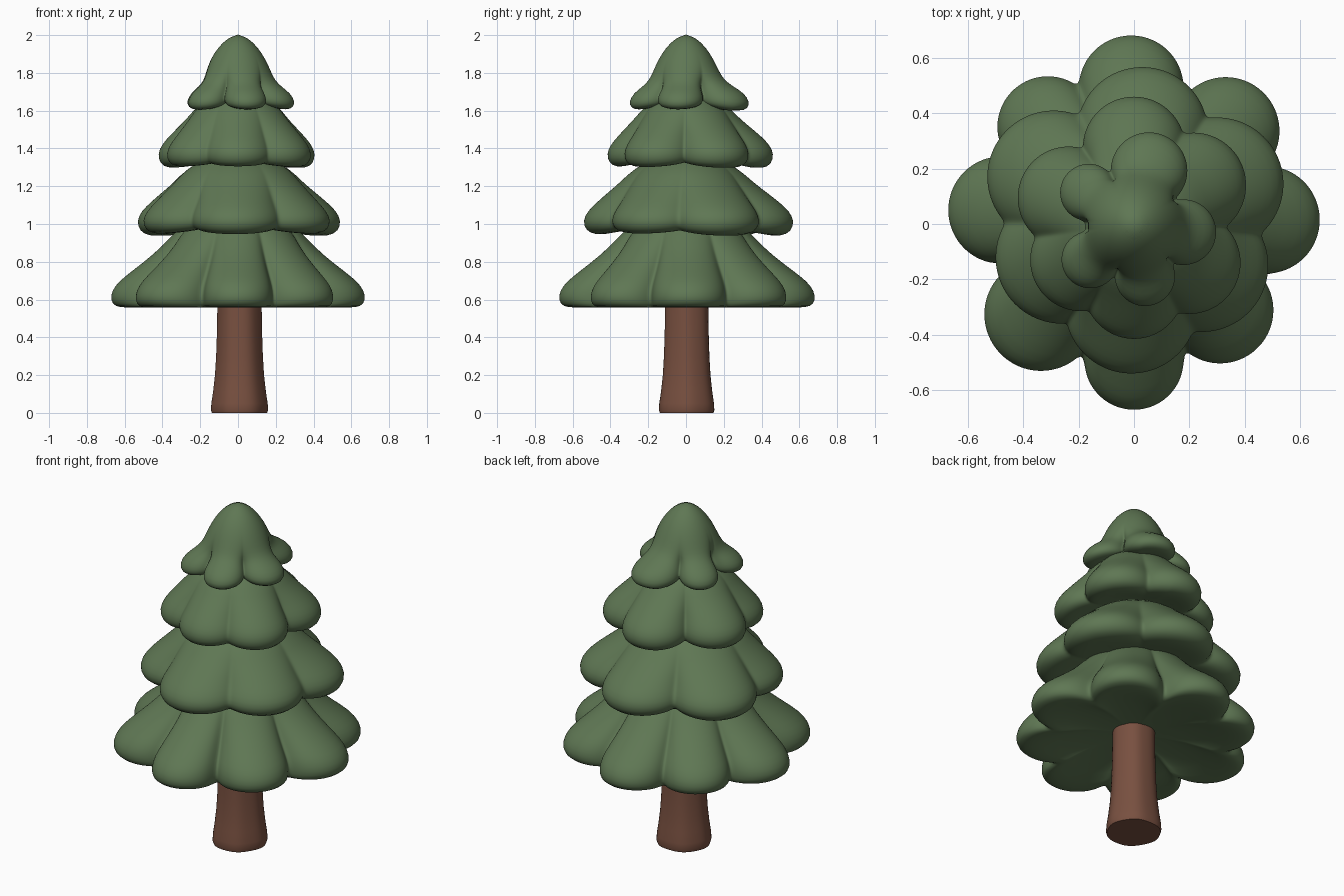
import bpy, bmesh, math

cube = bpy.data.objects.get("Cube")
if cube:
    bpy.data.objects.remove(cube, do_unlink=True)


def make_material(name, rgb):
    mat = bpy.data.materials.new(name)
    mat.use_nodes = True
    mat.diffuse_color = (*rgb, 1)
    mat.node_tree.nodes["Principled BSDF"].inputs["Base Color"].default_value = (*rgb, 1)
    return mat


green = make_material("pine green", (0.114, 0.185, 0.088))
brown = make_material("bark brown", (0.188, 0.08, 0.051))


def loft(name, rings, top, bottom, material, subdivide):
    """Skin a stack of closed rings, with a pole point at each end."""
    bm = bmesh.new()
    rows = [[bm.verts.new(p) for p in ring] for ring in rings]
    n = len(rows[0])
    poles = bm.verts.new(top), bm.verts.new(bottom)
    for i in range(n):
        j = (i + 1) % n
        for a, b in zip(rows, rows[1:]):
            bm.faces.new((a[i], b[i], b[j], a[j]))
        bm.faces.new((poles[0], rows[0][i], rows[0][j]))
        bm.faces.new((poles[1], rows[-1][j], rows[-1][i]))
    bmesh.ops.recalc_face_normals(bm, faces=bm.faces)
    mesh = bpy.data.meshes.new(name)
    bm.to_mesh(mesh)
    bm.free()
    mesh.materials.append(material)
    obj = bpy.data.objects.new(name, mesh)
    bpy.context.collection.objects.link(obj)
    bpy.ops.object.select_all(action="DESELECT")
    obj.select_set(True)
    bpy.context.view_layer.objects.active = obj
    if subdivide:
        obj.modifiers.new("smooth", "SUBSURF").levels = 1
        obj.modifiers["smooth"].render_levels = 1
        bpy.ops.object.shade_smooth()
    else:
        bpy.ops.object.shade_smooth_by_angle(angle=math.radians(40))


def outline(angle, lobes, core):
    """Distance to the edge of a union of round lobes around a core."""
    best = core
    for x, y, r in lobes:
        along = x * math.cos(angle) + y * math.sin(angle)
        across = y * math.cos(angle) - x * math.sin(angle)
        if abs(across) < r and along > 0:
            best = max(best, along + math.sqrt(r * r - across * across))
    return best


def bough_tier(name, lobes, core, reach, profile, base, scale, lift):
    """Profile points are (radius fraction, height, how lobed)."""
    segments = 180
    rings = []
    for f, h, w in profile[1:-1]:
        ring = []
        for i in range(segments):
            a = math.tau * i / segments
            edge = outline(a, lobes, core)
            r = f * ((1 - w) * reach + w * edge)
            # The rim curls up into the clefts between lobes
            curl = lift * max(0, reach - edge) * max(0, 1 - h / 0.1) * w
            ring.append((r * math.cos(a), r * math.sin(a), base + h * scale + curl))
        rings.append(ring)
    top = (0, 0, base + profile[0][1] * scale)
    bottom = (0, 0, base + profile[-1][1] * scale)
    loft(name, rings, top, bottom, green, True)


# Wide flat-bottomed skirt
skirt = [(0, .58, 0), (.25, .54, 0), (.47, .42, .2), (.6, .32, .5), (.75, .235, .8),
         (.9, .16, 1), (.975, .112, 1), (1.01, .06, 1), (.995, .015, 1), (.94, -.003, 1),
         (.8, -.003, 1), (.5, .04, .6), (0, .06, 0)]
bough_tier("bottom_boughs", [
    (-.01, .49, .19), (-.31, .35, .183), (-.475, .05, .195), (-.335, -.325, .205),
    (0, -.49, .18), (.31, -.31, .193), (.475, .015, .195), (.33, .335, .195)],
    .42, .67, skirt, .56, 1, 0)

# Two middle tiers share one drooping profile
droop = [(0, .5, 0), (.25, .43, 0), (.5, .35, .15), (.62, .285, .42), (.75, .23, .72),
         (.87, .178, .96), (.965, .13, 1), (1.012, .078, 1), (.985, .022, 1), (.89, -.005, 1),
         (.72, .005, 1), (.45, .05, .6), (0, .07, 0)]
bough_tier("lower_middle_boughs", [
    (.03, .33, .237), (-.29, .17, .24), (-.26, -.12, .24),
    (-.01, -.3, .24), (.245, -.15, .24), (.3, .145, .24)],
    .36, .57, droop, .938, 1, .25)
bough_tier("upper_middle_boughs", [
    (0, .275, .185), (-.235, .095, .185), (-.19, -.13, .185),
    (0, -.235, .18), (.2, -.14, .185), (.215, .14, .19)],
    .3, .445, droop, 1.297, .93, .25)

# Rounded crown with small plump lobes
crown = [(0, .403, 0), (.16, .385, 0), (.32, .34, 0), (.46, .27, 0), (.55, .205, .1),
         (.63, .16, .4), (.76, .127, .85), (.92, .093, 1), (1.008, .045, 1), (.975, .01, 1),
         (.86, -.003, 1), (.6, .01, 1), (0, .06, 0)]
bough_tier("crown_boughs", [
    (.055, .195, .14), (-.165, .115, .105), (-.16, -.13, .105),
    (.04, -.19, .11), (.18, -.03, .12)],
    .18, .32, crown, 1.6, 1, .35)

# Trunk, straight above and flared at the foot
rings = []
for r, z in [(.115, .72), (.116, .55), (.118, .42), (.122, .3), (.128, .2),
             (.138, .11), (.147, .05), (.149, .015), (.144, 0)]:
    ring = []
    for i in range(60):
        a = math.tau * i / 60
        k = r * (1 + .015 * math.cos(6 * a + z) + .012 * math.sin(3 * a))
        ring.append((.008 + k * math.cos(a), .005 + k * math.sin(a), z))
    rings.append(ring)
loft("trunk", rings, (0, 0, .72), (0, 0, 0), brown, False)
